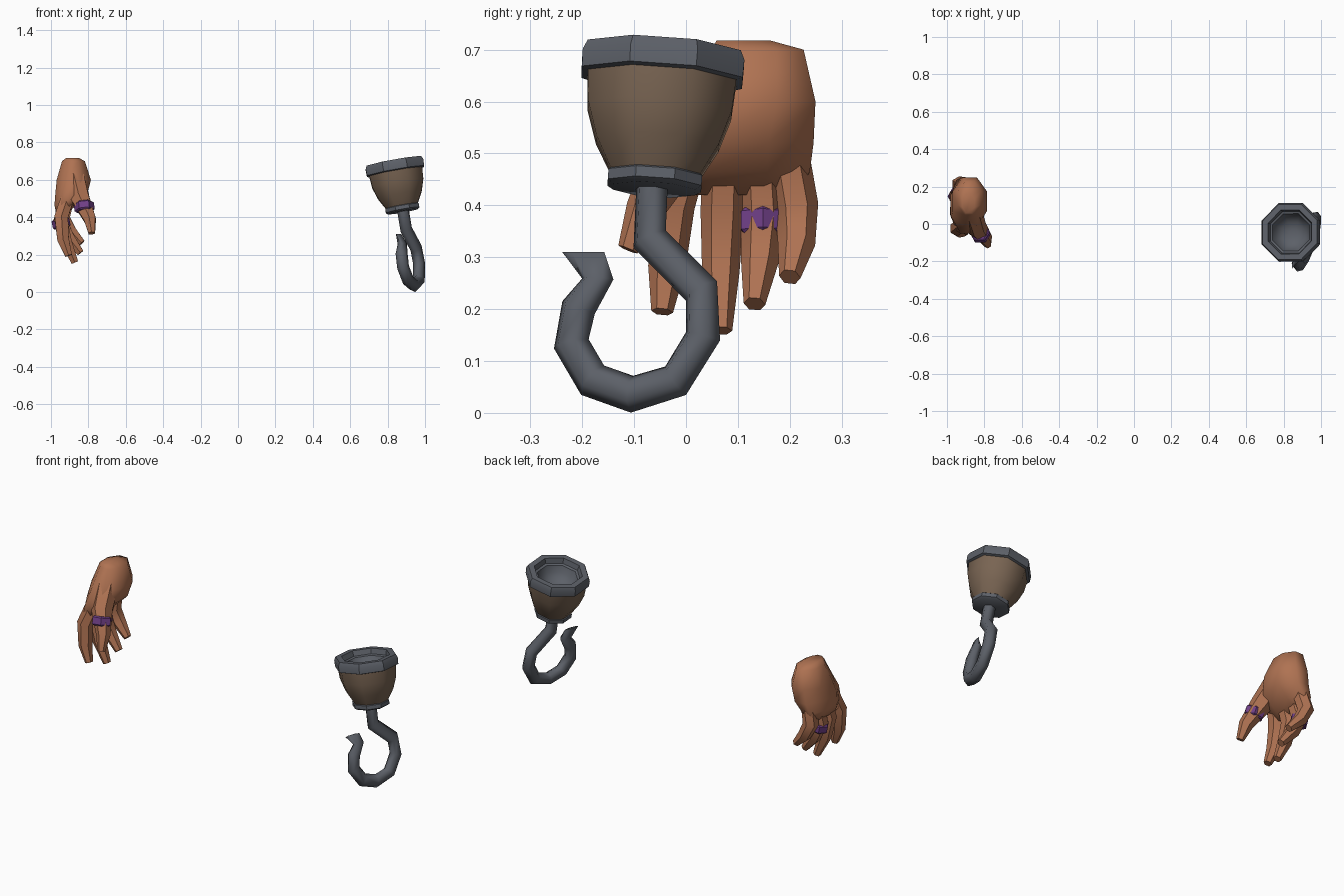
import bpy, bmesh, math
from mathutils import Vector

cube = bpy.data.objects.get("Cube")
if cube:
    bpy.data.objects.remove(cube, do_unlink=True)


def material(name, rgb):
    m = bpy.data.materials.new(name)
    m.use_nodes = True
    m.diffuse_color = (*rgb, 1)
    m.node_tree.nodes["Principled BSDF"].inputs["Base Color"].default_value = (*rgb, 1)
    return m


SKIN = material("tan skin", (0.43, 0.17, 0.085))
METAL = material("grey metal", (0.107, 0.117, 0.138))
LEATHER = material("brown leather", (0.19, 0.128, 0.085))
PURPLE = material("purple band", (0.16, 0.05, 0.24))


def loft(name, rings, mat, ref, sides=6, phase=0.0, axis=None, end_axis=None,
         caps=(True, True), angle=40):
    """Skin a tube through rings of (centre, radius along ref, radius across)."""
    bm = bmesh.new()
    centres = [Vector(r[0]) for r in rings]
    loops = []
    for i, (_, ru, rv) in enumerate(rings):
        t = axis or centres[min(i + 1, len(rings) - 1)] - centres[max(i - 1, 0)]
        if end_axis and i == len(rings) - 1:
            t = end_axis
        t = Vector(t).normalized()
        u = Vector(ref)
        u = (u - t * u.dot(t)).normalized()
        v = t.cross(u)
        angles = [2 * math.pi * (k + phase) / sides for k in range(sides)]
        loops.append([bm.verts.new(centres[i] + u * ru * math.cos(a) + v * rv * math.sin(a))
                      for a in angles])
    for a, b in zip(loops, loops[1:]):
        for k in range(sides):
            j = (k + 1) % sides
            bm.faces.new((a[k], a[j], b[j], b[k]))
    if caps[0]:
        bm.faces.new(loops[0][::-1])
    if caps[1]:
        bm.faces.new(loops[-1])
    if caps[0] and caps[1]:
        bmesh.ops.recalc_face_normals(bm, faces=bm.faces[:])
    me = bpy.data.meshes.new(name)
    bm.to_mesh(me)
    bm.free()
    me.materials.append(mat)
    ob = bpy.data.objects.new(name, me)
    bpy.context.collection.objects.link(ob)
    bpy.ops.object.select_all(action='DESELECT')
    ob.select_set(True)
    bpy.context.view_layer.objects.active = ob
    bpy.ops.object.shade_smooth_by_angle(angle=math.radians(angle))


# Hook hand: leaning cup turned around one axis
BASE = Vector((0.878, -0.06, 0.45))
AXIS = Vector((-0.18, 0.07, 1)).normalized()


def turned(name, profile, mat, **kw):
    loft(name, [(BASE + AXIS * s, r, r) for r, s in profile], mat, (1, 0, 0),
         sides=8, phase=0.5, axis=AXIS, **kw)


turned("cup", [(0.09, 0.005), (0.128, 0.07), (0.15, 0.135), (0.156, 0.21)],
       LEATHER, caps=(True, False), angle=50)
turned("cup_rim", [(0.15, 0.194), (0.168, 0.2), (0.169, 0.234), (0.16, 0.253), (0.128, 0.253),
                   (0.12, 0.225), (0.108, 0.22)],
       METAL, caps=(False, False), angle=35)
turned("cup_bowl", [(0.108, 0.22), (0.095, 0.185), (0.065, 0.155), (0.025, 0.145)],
       METAL, caps=(False, True), angle=70)
turned("cup_collar", [(0.085, -0.02), (0.098, -0.012), (0.098, 0.008), (0.085, 0.018)], METAL)

# Curved hook lying in a leaning plane
hook_path = [(-0.065, 0.45), (-0.07, 0.335), (0.03, 0.235), (0.033, 0.148), (-0.02, 0.062),
             (-0.104, 0.036), (-0.18, 0.063), (-0.221, 0.133), (-0.207, 0.203), (-0.17, 0.258),
             (-0.198, 0.31)]


def on_plane(y, z):
    return (0.984 + 0.35 * y - 0.18 * z, y, z)


widths = [0.032] + [0.036] * 8 + [0.032, 0.043]
depths = [0.032] * 9 + [0.024, 0.008]
loft("hook", [(on_plane(*p), d, w) for p, d, w in zip(hook_path, depths, widths)],
     METAL, (1, -0.35, 0.18), phase=0.5, end_axis=(0, 0, 1), angle=75)

# Open hand: palm with the back towards -x
loft("palm", [((-0.945, 0.095, 0.42), 0.13, 0.03), ((-0.922, 0.1, 0.465), 0.15, 0.064),
              ((-0.892, 0.098, 0.52), 0.16, 0.092), ((-0.878, 0.122, 0.6), 0.138, 0.099),
              ((-0.88, 0.138, 0.7), 0.096, 0.066), ((-0.885, 0.11, 0.718), 0.055, 0.035)],
     SKIN, (0, 1, 0), sides=8, phase=0.5, axis=(0, 0, 1), angle=85)

# Fingers curl towards the palm side
fingers = {
    "index_finger": [(-0.9, 0.015, 0.54), (-0.945, -0.025, 0.4), (-0.935, -0.037, 0.28), (-0.905, -0.046, 0.195)],
    "middle_finger": [(-0.9, 0.075, 0.54), (-0.948, 0.07, 0.39), (-0.92, 0.067, 0.27), (-0.872, 0.068, 0.158)],
    "ring_finger": [(-0.9, 0.14, 0.54), (-0.95, 0.148, 0.385), (-0.905, 0.142, 0.29), (-0.842, 0.132, 0.21)],
    "little_finger": [(-0.9, 0.19, 0.54), (-0.935, 0.213, 0.4), (-0.895, 0.213, 0.325), (-0.835, 0.2, 0.262)],
    "thumb": [(-0.87, 0.06, 0.6), (-0.843, -0.02, 0.5), (-0.792, -0.08, 0.39), (-0.782, -0.112, 0.315)],
}
for name, path in fingers.items():
    radii = (0.06, 0.056, 0.037, 0.02) if name == "thumb" else (0.04, 0.042, 0.036, 0.021)
    loft(name, [(p, r, r) for p, r in zip(path, radii)], SKIN, (0, 1, 0), angle=50)

# Purple bands on the ring finger and the thumb
for name, mid, way, r in (("finger_band", (-0.946, 0.148, 0.367), (0.2, 0, -1), 0.048),
                          ("thumb_band", (-0.822, -0.05, 0.455), (0.12, -0.35, -1), 0.054)):
    c, d = Vector(mid), Vector(way).normalized()
    loft(name, [(c + d * s, r * k, r * k) for s, k in
                ((-0.025, 0.85), (-0.018, 1), (0.018, 1), (0.025, 0.85))],
         PURPLE, (0, 1, 0), phase=0.5, axis=d)
